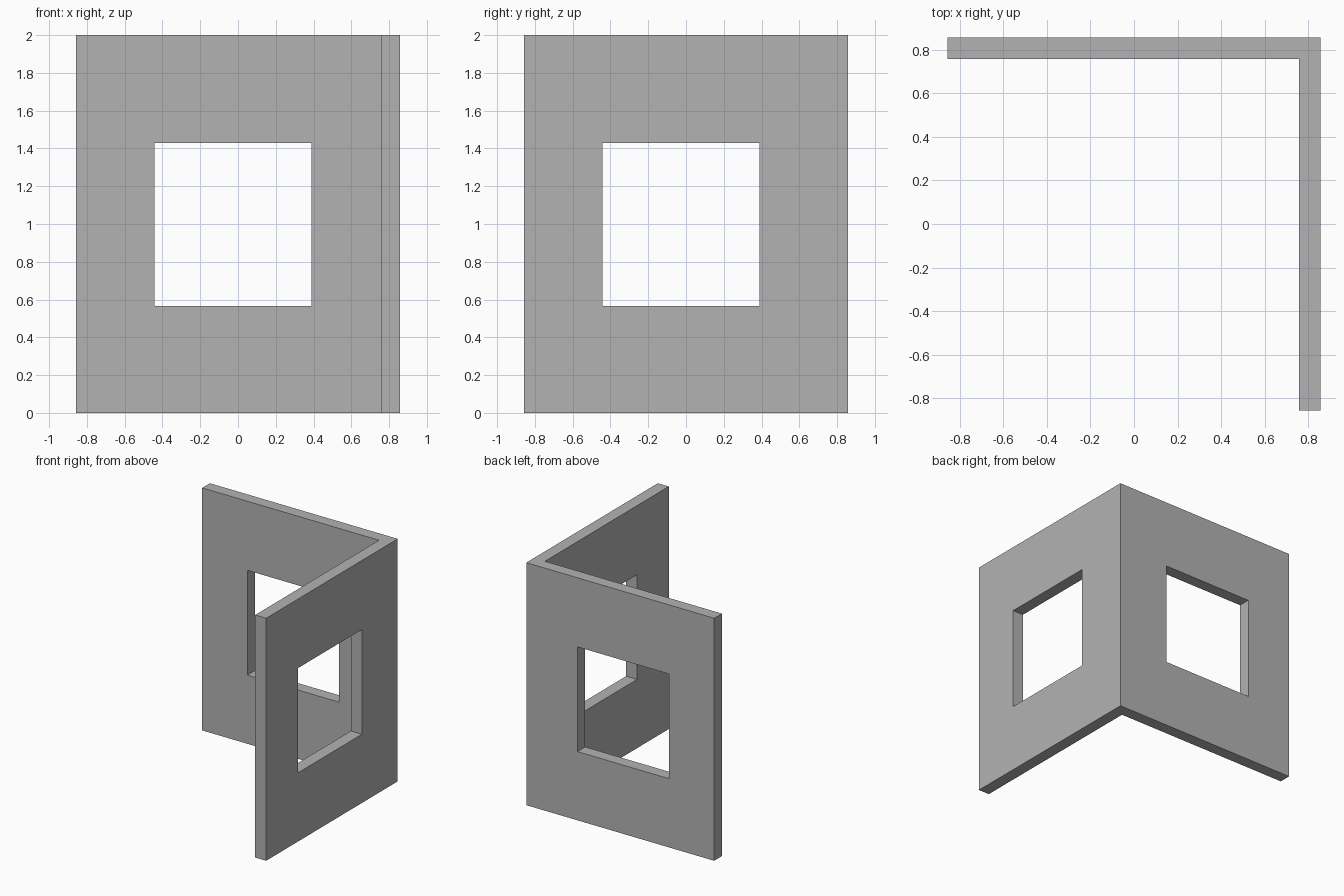
import bpy
import bmesh

HALF = 0.857      # half width of the corner, both directions
THICK = 0.1       # wall thickness
HEIGHT = 2.0
WIN = (-0.443, 0.39)      # window span along each wall
WIN_Z = (0.567, 1.43)     # window sill and head

cube = bpy.data.objects.get("Cube")
if cube:
    bpy.data.objects.remove(cube, do_unlink=True)

plaster = bpy.data.materials.new("grey_plaster")
plaster.use_nodes = True
GREY = (0.45, 0.45, 0.45, 1)
plaster.diffuse_color = GREY
plaster.node_tree.nodes["Principled BSDF"].inputs["Base Color"].default_value = GREY


def prism(name, outline, z0, z1):
    """Extrude a flat outline upwards into a solid object."""
    bm = bmesh.new()
    base = bm.faces.new([bm.verts.new((x, y, z0)) for x, y in outline])
    top = bmesh.ops.extrude_face_region(bm, geom=[base])["geom"]
    bmesh.ops.translate(bm, vec=(0, 0, z1 - z0),
                        verts=[v for v in top if isinstance(v, bmesh.types.BMVert)])
    bmesh.ops.recalc_face_normals(bm, faces=bm.faces)
    mesh = bpy.data.meshes.new(name)
    bm.to_mesh(mesh)
    bm.free()
    mesh.materials.append(plaster)
    obj = bpy.data.objects.new(name, mesh)
    bpy.context.collection.objects.link(obj)
    return obj


def rectangle(x0, x1, y0, y1):
    return [(x0, y0), (x1, y0), (x1, y1), (x0, y1)]


# L-shaped pair of walls meeting at the back left corner
inner = HALF - THICK
walls = prism("corner_walls", [(-HALF, HALF), (-HALF, inner), (inner, inner),
                               (inner, -HALF), (HALF, -HALF), (HALF, HALF)], 0, HEIGHT)

# One window opening through each wall
through = (inner - THICK, HALF + THICK)
for name, outline in (("back_window_cutter", rectangle(*WIN, *through)),
                      ("side_window_cutter", rectangle(*through, *WIN))):
    cutter = prism(name, outline, *WIN_Z)
    cutter.hide_render = True
    cut = walls.modifiers.new(name, "BOOLEAN")
    cut.operation = "DIFFERENCE"
    cut.solver = "EXACT"
    cut.object = cutter
    bpy.context.view_layer.objects.active = walls
    bpy.ops.object.modifier_apply(modifier=cut.name)
    bpy.data.objects.remove(cutter, do_unlink=True)
